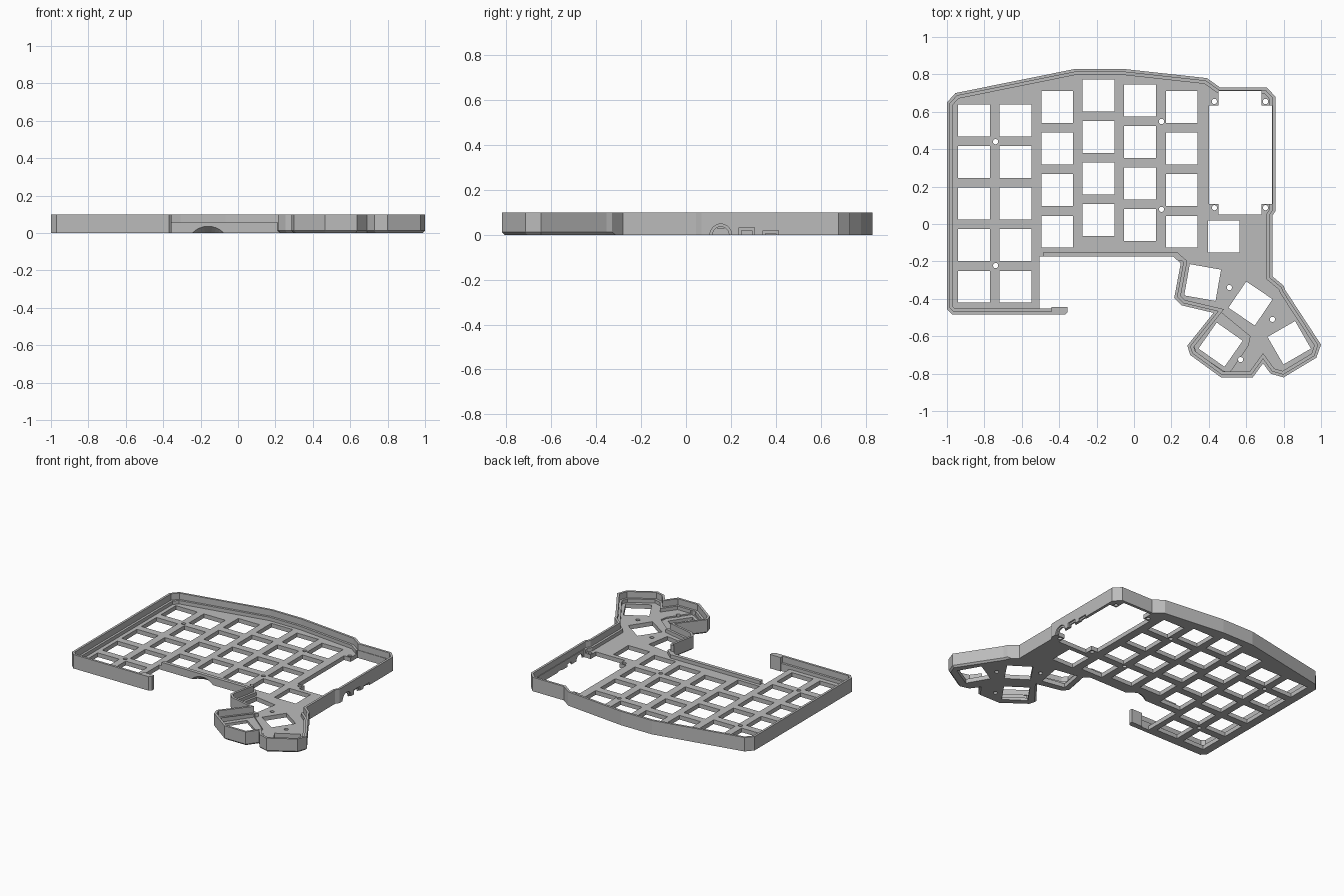
import bpy
import bmesh
from math import radians
from mathutils import Matrix, Vector

default_cube = bpy.data.objects.get("Cube")
if default_cube:
    bpy.data.objects.remove(default_cube, do_unlink=True)

HEIGHT, LEDGE, PLATE, CHAMFER = 0.1, 0.055, 0.03, 0.012
LIP, RIM = 0.016, 0.032
BELOW, ABOVE = -0.05, 0.2

grey = bpy.data.materials.new("matte_grey")
grey.use_nodes = True
grey.diffuse_color = (0.5, 0.5, 0.5, 1)
shader = next(n for n in grey.node_tree.nodes if n.type == 'BSDF_PRINCIPLED')
shader.inputs["Base Color"].default_value = grey.diffuse_color


def offset(points, distances):
    """Move every edge of a counter-clockwise polygon inward by its own distance."""
    count = len(points)
    lines = []
    for i in range(count):
        start, end = Vector(points[i]), Vector(points[(i + 1) % count])
        along = (end - start).normalized()
        lines.append((start + Vector((-along.y, along.x)) * distances[i], along))
    result = []
    for i in range(count):
        (p, u), (q, v) = lines[i - 1], lines[i]
        cross = u.x * v.y - u.y * v.x
        gap = q - p
        result.append(p + u * ((gap.x * v.y - gap.y * v.x) / cross))
    return result


def add_stack(bm, rings):
    """Add a closed solid from matching (points, z) rings."""
    loops = [[bm.verts.new((p[0], p[1], z)) for p in points] for points, z in rings]
    bm.faces.new(loops[0][::-1])
    bm.faces.new(loops[-1])
    for low, high in zip(loops, loops[1:]):
        for i in range(len(low)):
            j = (i + 1) % len(low)
            bm.faces.new((low[i], low[j], high[j], high[i]))


def add_box(bm, x0, x1, y0, y1, z0, z1):
    add_stack(bm, [([(x0, y0), (x1, y0), (x1, y1), (x0, y1)], z) for z in (z0, z1)])


def add_cylinder(bm, center, radius, depth, turn=Matrix(), tip=None):
    bmesh.ops.create_cone(bm, cap_ends=True, segments=32, radius1=radius,
                          radius2=radius if tip is None else tip, depth=depth,
                          matrix=Matrix.Translation(center) @ turn)


def make_object(name, bm):
    bmesh.ops.recalc_face_normals(bm, faces=bm.faces)
    mesh = bpy.data.meshes.new(name)
    bm.to_mesh(mesh)
    bm.free()
    mesh.materials.append(grey)
    obj = bpy.data.objects.new(name, mesh)
    bpy.context.collection.objects.link(obj)
    return obj


def cut(target, bm):
    """Subtract a cutter for good and discard it."""
    cutter = make_object("cutter", bm)
    cutter.hide_render = True
    mod = target.modifiers.new("cut", 'BOOLEAN')
    mod.operation, mod.solver, mod.object = 'DIFFERENCE', 'EXACT', cutter
    bpy.context.view_layer.update()
    evaluated = target.evaluated_get(bpy.context.evaluated_depsgraph_get())
    mesh = bpy.data.meshes.new_from_object(evaluated)
    target.modifiers.clear()
    target.data = mesh
    bpy.data.objects.remove(cutter, do_unlink=True)


# Case outline, counter-clockwise: front edge, thumb cluster, right side, back
main_front = [(-1, -.455), (-.97, -.485), (-.505, -.485), (-.505, -.175)]
thumb = [(.21, -.175), (.25, -.21), (.215, -.395), (.255, -.435), (.425, -.475),
         (.285, -.65), (.3, -.7), (.465, -.82), (.635, -.82), (.69, -.745),
         (.73, -.8), (.8, -.82), (.975, -.715), (1, -.645), (.81, -.355)]
back = [(.8, -.33), (.74, -.28), (.74, .045), (.757, .07), (.757, .68), (.71, .73),
        (.46, .73), (.39, .78), (-.065, .83), (-.31, .83), (-.955, .7), (-1, .65)]
outline = main_front + thumb + back
CUTOUT_SIDE, LOW_WALL = 2, 3  # edges facing the open front cutout
first, last = len(main_front), len(main_front) + len(thumb)
chamfers = [CHAMFER if first <= i < last else 0 for i in range(len(outline))]
lip = [LIP] * len(outline)
rim = [RIM] * len(outline)
lip[CUTOUT_SIDE] = rim[CUTOUT_SIDE] = lip[LOW_WALL] = -0.02
rim[LOW_WALL] = 0.025

# Solid case with a chamfered thumb cluster
bm = bmesh.new()
add_stack(bm, [(offset(outline, chamfers), 0), (outline, CHAMFER), (outline, HEIGHT)])
case = make_object("case_body", bm)

# Stepped pocket that leaves the lip, the ledge and the switch plate
for distances, floor in ((lip, LEDGE), (rim, PLATE)):
    bm = bmesh.new()
    add_stack(bm, [(offset(outline, distances), z) for z in (floor, ABOVE)])
    cut(case, bm)

# Slightly deeper floor around the outer thumb key
bm = bmesh.new()
well = [(.45, -.46), (.32, -.645), (.335, -.69), (.48, -.785), (.51, -.795),
        (.61, -.65), (.62, -.6)]
add_stack(bm, [(well, z) for z in (PLATE - 0.01, LEDGE - 0.002)])
cut(case, bm)

# Square switch openings: columns of (x, top y, count), then angled thumb keys
keys = []
PITCH = 0.222
for x, top, count in ((-.855, .553, 5), (-.633, .553, 5), (-.41, .625, 4),
                      (-.19, .687, 4), (.032, .66, 4), (.255, .625, 4), (.48, -.067, 1)):
    keys += [(x, top - PITCH * row, 0) for row in range(count)]
keys += [(.367, -.313, -10), (.623, -.425, -34), (.463, -.645, -35), (.83, -.635, 30)]
bm = bmesh.new()
for x, y, angle in keys:
    bmesh.ops.create_cube(bm, size=1, matrix=Matrix.Translation((x, y, 0))
                          @ Matrix.Rotation(radians(angle), 4, 'Z')
                          @ Matrix.Diagonal((.17, .17, ABOVE, 1)))

# Screw holes in the plate and in the four lugs of the controller bay
screws = [(-.74, .44), (-.74, -.222), (.147, .548), (.147, .078), (.51, -.34),
          (.74, -.51), (.57, -.725)]
lugs = [(x, y) for x in (.43, .703) for y in (.087, .655)]
for x, y in screws + lugs:
    add_cylinder(bm, (x, y, 0), 0.014, ABOVE)

# Controller bay with a lug left in each corner
x0, x1, y0, y1 = .4, .737, .05, .71
xa, xb, ya, yb = .452, .682, .108, .633
bay = [(xa, y0), (xb, y0), (xb, ya), (x1, ya), (x1, yb), (xb, yb),
       (xb, y1), (xa, y1), (xa, yb), (x0, yb), (x0, ya), (xa, ya)]
add_stack(bm, [(bay, z) for z in (BELOW, ABOVE)])
cut(case, bm)

# Port notches in the right wall: narrow through cut, wider recess outside
sideways = Matrix.Rotation(radians(90), 4, 'Y')
for inner_x, grow in ((.7, 0), (.747, .012)):
    bm = bmesh.new()
    add_cylinder(bm, ((inner_x + .8) / 2, .155, 0), .036 + grow, .8 - inner_x, sideways)
    add_box(bm, inner_x, .8, .247 - grow, .293 + grow, BELOW, .02 + grow)
    add_box(bm, inner_x, .8, .355 - grow, .4 + grow, BELOW, .006 + grow)
    cut(case, bm)

# Finger scoop under the low front wall
bm = bmesh.new()
add_cylinder(bm, (-.16, -.155, -.08), .12, .05,
             Matrix.Rotation(radians(-90), 4, 'X'), .08)
cut(case, bm)

# Front tab that continues the rim across the cutout
bm = bmesh.new()
tab_end, ledge_end, front = -.355, -.44, -.485
add_box(bm, -.505, ledge_end, front, front + LIP, 0, HEIGHT)
add_box(bm, -.505, ledge_end, front + LIP, front + RIM, 0, LEDGE)
tip = [(ledge_end, front), (tab_end - .015, front), (tab_end, front + .015),
       (tab_end, -.445), (ledge_end, -.445)]
add_stack(bm, [(tip, z) for z in (0, HEIGHT)])
make_object("front_tab", bm)
